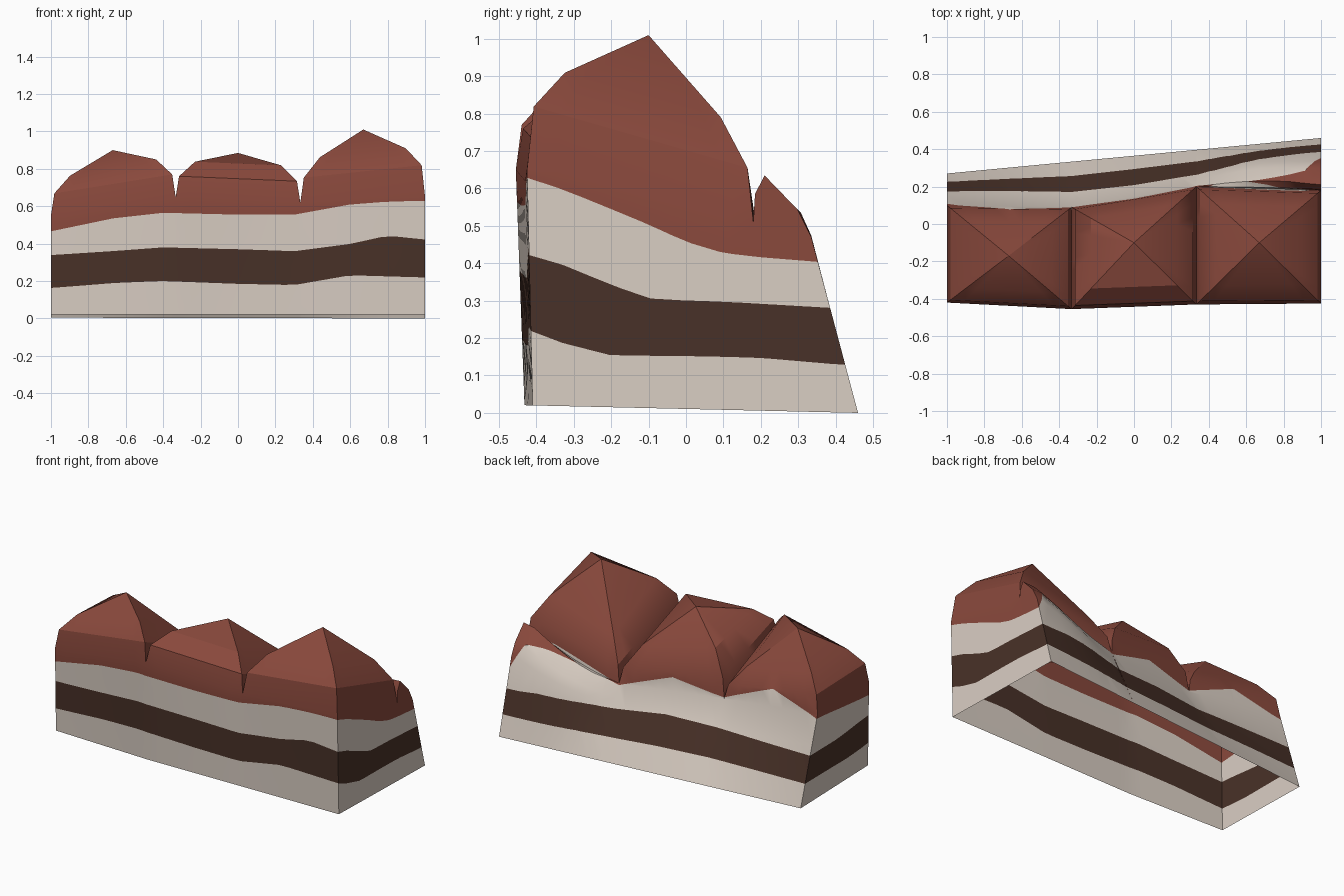
import bpy, bmesh, math
from mathutils import Vector

if "Cube" in bpy.data.objects:
    bpy.data.objects.remove(bpy.data.objects["Cube"])

N = 8  # columns per rock mound


def interp(x, table):
    """Piecewise linear lookup: rows are (x, a, b, ...)."""
    x = min(max(x, table[0][0]), table[-1][0])
    for p, q in zip(table, table[1:]):
        if x <= q[0]:
            t = (x - p[0]) / (q[0] - p[0])
            return [a + (b - a) * t for a, b in zip(p[1:], q[1:])]


# Heights of the three strata boundaries along x, at the front and at the back
FRONT = [(-1, .165, .34, .465), (-.67, .19, .36, .535), (-.4, .20, .38, .565),
         (0, .185, .37, .555), (.3, .18, .36, .555), (.6, .235, .40, .61),
         (.8, .23, .445, .625), (1, .225, .425, .63)]
BACK = [(-1, .14, .30, .52), (-.67, .14, .30, .62), (-.33, .14, .30, .45),
        (0, .14, .31, .52), (.33, .13, .28, .40), (.8, .13, .29, .53),
        (.93, .13, .28, .54), (1, .13, .28, .40)]
# How strongly the front heights count, by y
BLEND = [(-.43, 1, 1, 1), (-.33, .6, .8, .86), (-.2, .25, .43, .63), (-.1, .24, .18, .45),
         (0, .23, .14, .25), (.1, .21, .12, .12), (.2, .18, .08, .07), (.4, 0, 0, 0)]


def strata(x, y, k):
    w = interp(y, BLEND)[k]
    return interp(x, FRONT)[k] * w + interp(x, BACK)[k] * (1 - w)


def material(name, col):
    m = bpy.data.materials.new(name)
    m.diffuse_color = (*col, 1)
    m.use_nodes = True
    m.node_tree.nodes["Principled BSDF"].inputs["Base Color"].default_value = m.diffuse_color
    return m


mats = [material("red rock", (.255, .067, .046)),
        material("pale rock", (.70, .62, .55)),
        material("dark rock", (.066, .031, .021))]

bm = bmesh.new()


def loft(rows):
    """Skin a list of equally long point rows."""
    vs = [[bm.verts.new(p) for p in r] for r in rows]
    for a, b in zip(vs, vs[1:]):
        for i in range(len(a) - 1):
            bm.faces.new((a[i], a[i + 1], b[i + 1], b[i]))


def line(a, b, n=N):
    return [a.lerp(b, i / n) for i in range(n + 1)]


def wall(top, bottom, n=3):
    loft([[a.lerp(b, r / n) for a, b in zip(top, bottom)] for r in range(n + 1)])


def foot(x, y):
    return Vector((x, y, .02 - .02 * (y + .41) / .87))


def back_foot(x):
    return foot(x, .365 + .095 * x)


def front_foot(x):
    return foot(x, interp(x, [(-1, -.41), (-.33, -.432), (.33, -.42), (1, -.41)])[0])


X = 1 / 3
front = [Vector(p) for p in ((-1, -.42, .55), (-X, -.455, .65), (X, -.43, .62), (1, -.425, .65))]
back = [Vector(p) for p in ((-1, .10, .54), (-X, .09, .46), (X, .20, .42), (1, .18, .51))]

# Mounds: peak, then the relative heights of the two shoulder rings at each
# corner (front left, front right, back right, back left)
mounds = [((-.67, -.17, .90), (.34, .48, .20, .32), (.61, .80, .46, .58)),
          ((0, -.10, .885), (.47, .43, .22, .30), (.80, .75, .52, .64)),
          ((.67, -.10, 1.01), (.34, .47, .29, .18), (.62, .72, .56, .42))]
for i, (peak, f1, f2) in enumerate(mounds):
    peak = Vector(peak)
    c = [front[i], front[i + 1], back[i + 1], back[i]]

    def ring(k, d, f):
        p = c[k]
        return Vector((*p.lerp(peak, d).xy, p.z + (peak.z - p.z) * f))

    for k in range(4):
        j = (k + 1) % 4
        loft([line(c[k], c[j]),
              line(ring(k, .055, f1[k]), ring(j, .055, f1[j])),
              line(ring(k, .31, f2[k]), ring(j, .31, f2[j])),
              [peak] * (N + 1)])
    # Front face below each mound
    top = line(front[i], front[i + 1])
    wall(top, [front_foot(p.x) for p in top])
    # Sloped back face below the first two mounds
    if i < 2:
        top = line(back[i], back[i + 1])
        wall(top, [back_foot(p.x) for p in top])

# Back hump behind the third mound: crest y, z, then shoulder y, z
HUMP = [(X, .20, .42, .25, .31), (.5, .22, .45, .29, .33), (.63, .23, .49, .32, .36),
        (.8, .23, .57, .335, .41), (.94, .215, .635, .335, .46), (1, .21, .635, .335, .47)]
edge = line(back[2], back[3])
rows = [edge, [], [], [], [], [], []]
for p in edge:
    cy, cz, sy, sz = interp(p.x, HUMP)
    crest, shoulder = Vector((p.x, cy, cz)), Vector((p.x, sy, sz))
    lip = Vector((p.x, p.y + (cy - p.y) * .15, p.z + (cz - p.z) * .6))
    mid = crest.lerp(shoulder, .7) + Vector((0, 0, .025 * (p.x - X) / (1 - X)))
    base = back_foot(p.x)
    for r, q in zip(rows[1:], (lip, crest, mid, shoulder, shoulder.lerp(base, .5), base)):
        r.append(q)
loft(rows)

# End faces
wall(line(back[0], front[0]), line(back_foot(-1), front_foot(-1)))
top = line(front[3], back[3]) + [r[-1].copy() for r in rows[1:5]]
a, b = front_foot(1), back_foot(1)
wall(top, [a.lerp(b, (p.y - top[0].y) / (top[-1].y - top[0].y)) for p in top], 2)

bmesh.ops.remove_doubles(bm, verts=bm.verts[:], dist=.0005)
bmesh.ops.triangulate(bm, faces=bm.faces[:])

# Cut along each stratum: flatten the boundary, slice, and restore
for k in range(3):
    for v in bm.verts:
        v.co.z -= strata(v.co.x, v.co.y, k)
    bmesh.ops.bisect_plane(bm, geom=bm.verts[:] + bm.edges[:] + bm.faces[:],
                           plane_co=(0, 0, 0), plane_no=(0, 0, 1), dist=1e-5)
    for v in bm.verts:
        v.co.z += strata(v.co.x, v.co.y, k)

# Colour by stratum
for f in bm.faces:
    f.material_index = 0
    m = f.calc_center_median()
    for k, idx in ((2, 1), (1, 2), (0, 1)):
        if m.z < strata(m.x, m.y, k):
            f.material_index = idx
bmesh.ops.recalc_face_normals(bm, faces=bm.faces[:])

me = bpy.data.meshes.new("rock_ridge")
bm.to_mesh(me)
bm.free()
for m in mats:
    me.materials.append(m)
ob = bpy.data.objects.new("rock_ridge", me)
bpy.context.collection.objects.link(ob)
bpy.context.view_layer.objects.active = ob
ob.select_set(True)
bpy.ops.object.shade_smooth_by_angle(angle=math.radians(28))
